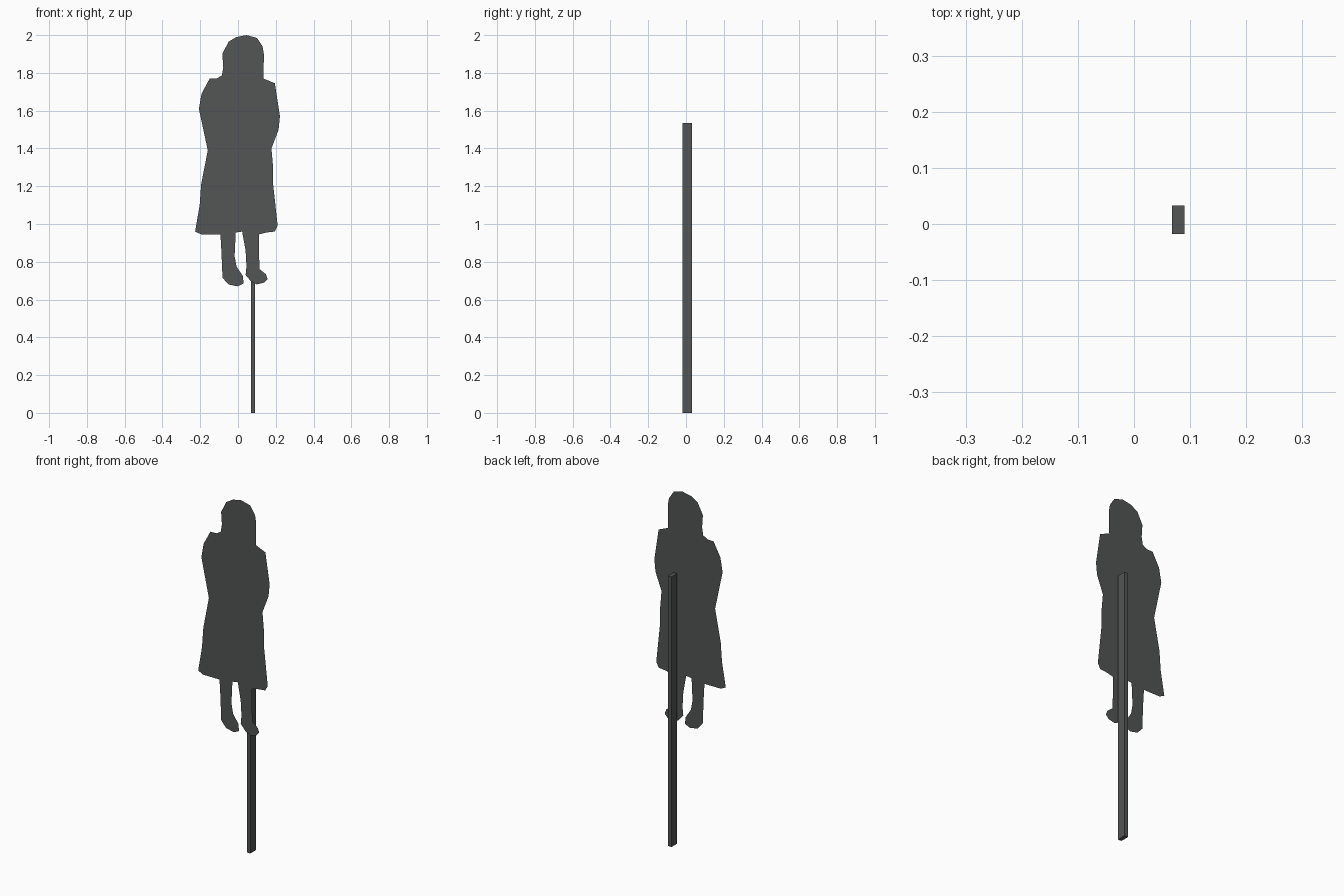
import bpy, bmesh

paint = bpy.data.materials.new("dark_grey_paint")
paint.diffuse_color = (0.085, 0.092, 0.087, 1)

# Outline of the cut-out figure (x, z), clockwise from the top of the head
HEAD_AND_RIGHT = [(.045, 2), (.10, 1.985), (.13, 1.94), (.137, 1.90), (.135, 1.77), (.195, 1.745),
                  (.222, 1.57), (.215, 1.50), (.177, 1.40), (.185, 1.31), (.185, 1.22),
                  (.21, .99), (.195, .96), (.15, .955), (.11, .945)]
LEGS = [(.11, .86), (.115, .76), (.147, .735), (.157, .71), (.14, .69), (.10, .68), (.07, .695),
        (.04, .73), (.045, .775), (.04, .86), (.022, .96), (-.012, .955), (-.018, .83),
        (-.008, .775), (.025, .725), (.03, .685), (-.003, .67), (-.05, .68), (-.082, .715),
        (-.088, .86), (-.093, .945)]
LEFT = [(-.195, .945), (-.227, .96), (-.203, 1.10), (-.195, 1.21), (-.16, 1.39), (-.207, 1.61),
        (-.193, 1.69), (-.15, 1.77), (-.113, 1.77), (-.085, 1.787), (-.078, 1.83),
        (-.083, 1.90), (-.05, 1.965), (-.008, 1.99)]


def add_object(name, bm):
    mesh = bpy.data.meshes.new(name)
    bm.to_mesh(mesh)
    bm.free()
    mesh.materials.append(paint)
    obj = bpy.data.objects.new(name, mesh)
    bpy.context.collection.objects.link(obj)


# Flat figure board, facing the front
bm = bmesh.new()
face = bm.faces.new([bm.verts.new((x, -0.033, z)) for x, z in HEAD_AND_RIGHT + LEGS + LEFT])
face.normal_update()
if face.normal.y > 0:
    face.normal_flip()
bmesh.ops.triangulate(bm, faces=bm.faces[:])
add_object("figure_board", bm)

# Support post behind the board
bm = bmesh.new()
bmesh.ops.create_cube(bm, size=1)
for v in bm.verts:
    v.co = (0.079 + v.co.x * 0.022, 0.0075 + v.co.y * 0.051, (v.co.z + 0.5) * 1.535)
add_object("support_post", bm)
